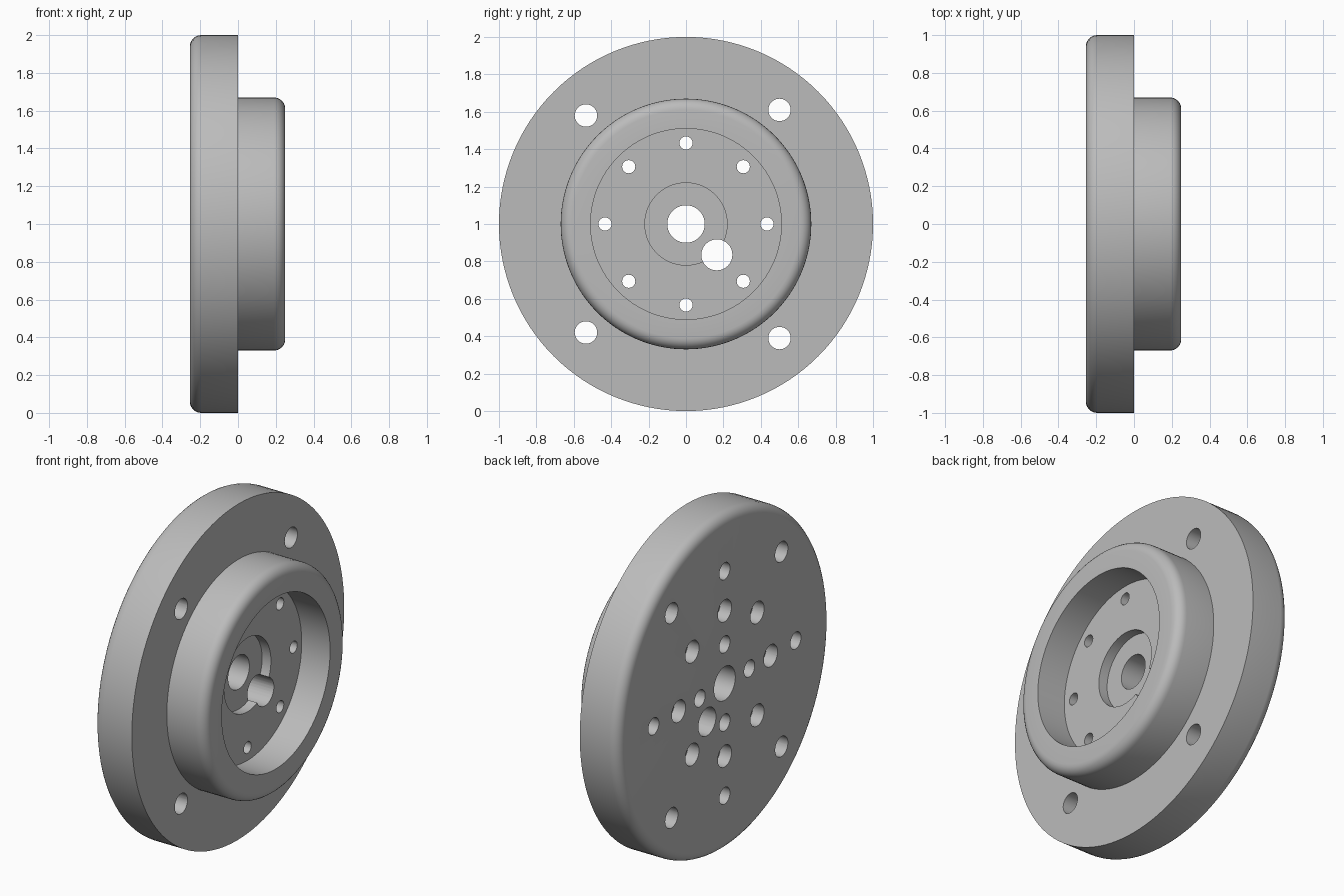
import bpy, bmesh
from math import sin, cos, pi, hypot, atan2
from mathutils import Matrix, Vector

cube = bpy.data.objects.get("Cube")
if cube:
    bpy.data.objects.remove(cube, do_unlink=True)

BACK, FLANGE, BOSS = -0.255, 0.0, 0.25   # planes along the x axis
FLOOR, POCKET = 0.063, 0.005             # recess depths
FILLET = 0.06
CENTRE = Vector((0, 0, 1))


def lathe(bm, profile, steps, centre):
    """Revolve a closed (x, radius) profile about an axis parallel to x."""
    rings = []
    for i in range(steps):
        a = 2 * pi * i / steps
        rings.append([bm.verts.new(centre + Vector((x, r * cos(a), r * sin(a))))
                      for x, r in profile])
    n = len(profile)
    for i in range(steps):
        p, q = rings[i], rings[(i + 1) % steps]
        for j in range(n):
            k = (j + 1) % n
            bm.faces.new((p[j], p[k], q[k], q[j]))


def plug(bm, profile, y, z, steps=32):
    """Solid stepped pin used to cut one hole."""
    centre = CENTRE + Vector((0, y, z))
    rings = []
    for x, r in profile:
        rings.append([bm.verts.new(centre + Vector((x, r * cos(2 * pi * i / steps),
                      r * sin(2 * pi * i / steps)))) for i in range(steps)])
    for p, q in zip(rings, rings[1:]):
        for i in range(steps):
            k = (i + 1) % steps
            bm.faces.new((p[i], p[k], q[k], q[i]))
    bm.faces.new(rings[0])
    bm.faces.new(rings[-1])


def finish(bm, name):
    bmesh.ops.recalc_face_normals(bm, faces=bm.faces)
    mesh = bpy.data.meshes.new(name)
    bm.to_mesh(mesh)
    bm.free()
    obj = bpy.data.objects.new(name, mesh)
    bpy.context.collection.objects.link(obj)
    return obj


def fillet(cx, cr, start):
    """Quarter-round points, starting at an angle measured from +x."""
    return [(cx + FILLET * cos(start - i * pi / 12), cr + FILLET * sin(start - i * pi / 12))
            for i in range(7)]


# Flange, boss, recess and centre bore in one turned profile
profile = [(BACK, 0.1)]
profile += fillet(BACK + FILLET, 1 - FILLET, pi)
profile += [(FLANGE, 1), (FLANGE, 0.67)]
profile += fillet(BOSS - FILLET, 0.67 - FILLET, pi / 2)
profile += [(BOSS, 0.51), (FLOOR, 0.51), (FLOOR, 0.22), (POCKET, 0.22), (POCKET, 0.1)]
bm = bmesh.new()
lathe(bm, profile, 128, CENTRE)
body = finish(bm, "flanged_hub")

# Hole cutters
bm = bmesh.new()
OUT = BACK - 0.1
for y, z in ((-0.535, 0.58), (0.5, 0.61)):            # mounting holes
    for side in (1, -1):
        plug(bm, [(OUT, 0.06), (0.1, 0.06)], y, z * side)
plug(bm, [(OUT, 0.083), (0.2, 0.083)], 0.165, -0.165)   # offset bore
for i in range(8):                                    # counterbored bolt ring
    a = i * pi / 4
    plug(bm, [(OUT, 0.065), (BACK + 0.075, 0.065), (BACK + 0.075, 0.035), (0.15, 0.035)],
         0.433 * cos(a), 0.433 * sin(a))
for ring in (0.233, 0.669):                           # blind holes in the back
    for i in range(4):
        a = i * pi / 2
        plug(bm, [(OUT, 0.05), (BACK + 0.16, 0.05)], ring * cos(a), ring * sin(a))
cutter = finish(bm, "hole_cutter")
cutter.hide_render = True

# Cut the holes
mod = body.modifiers.new("holes", 'BOOLEAN')
mod.operation = 'DIFFERENCE'
mod.solver = 'EXACT'
mod.object = cutter
bpy.ops.object.select_all(action='DESELECT')
body.select_set(True)
bpy.context.view_layer.objects.active = body
bpy.ops.object.modifier_apply(modifier=mod.name)
bpy.data.objects.remove(cutter, do_unlink=True)

# Plain grey metal
grey = bpy.data.materials.new("light_grey")
grey.use_nodes = True
colour = (0.5, 0.5, 0.5, 1)
grey.diffuse_color = colour
grey.node_tree.nodes["Principled BSDF"].inputs["Base Color"].default_value = colour
body.data.materials.clear()
body.data.materials.append(grey)
bpy.ops.object.shade_smooth_by_angle(angle=pi / 6)
